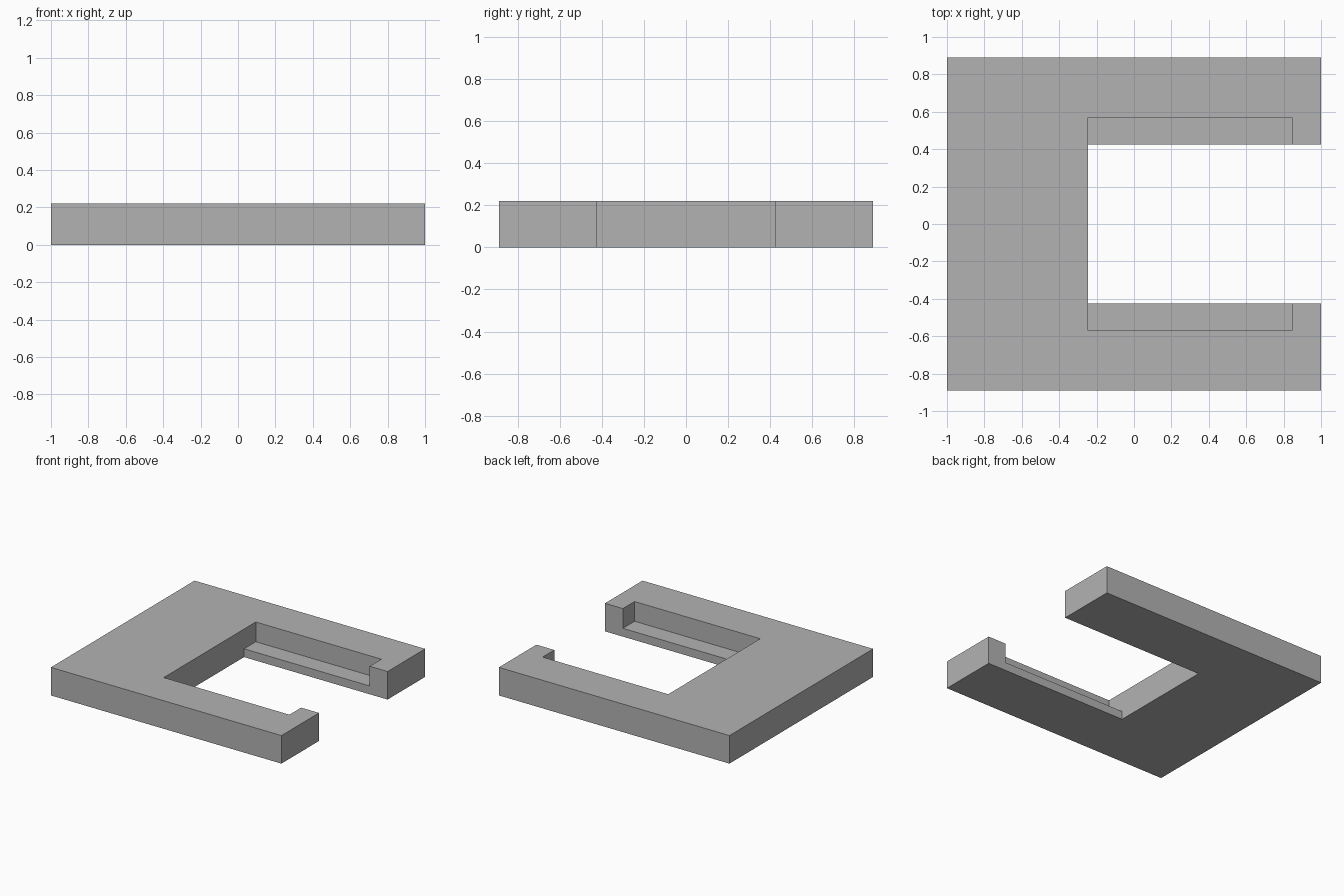
import bpy
import bmesh
from mathutils import Vector

cube = bpy.data.objects.get("Cube")
if cube:
    bpy.data.objects.remove(cube, do_unlink=True)

HEIGHT = 0.22
LEDGE = 0.065
SPINE_X = -0.245   # inner wall of the spine
SLOT_END = 0.845   # where the recesses stop short of the arm tips
OVER = 0.2         # how far cutters poke out of the body

grey = bpy.data.materials.new("plain_grey")
grey.use_nodes = True
colour = (0.45, 0.45, 0.45, 1)
grey.diffuse_color = colour
grey.node_tree.nodes["Principled BSDF"].inputs["Base Color"].default_value = colour


def box(name, low, high):
    """Box between two opposite corners."""
    low, high = Vector(low), Vector(high)
    bm = bmesh.new()
    bmesh.ops.create_cube(bm, size=1)
    for v in bm.verts:
        v.co = (low + high) / 2 + v.co * (high - low)
    mesh = bpy.data.meshes.new(name)
    bm.to_mesh(mesh)
    bm.free()
    mesh.materials.append(grey)
    obj = bpy.data.objects.new(name, mesh)
    bpy.context.collection.objects.link(obj)
    return obj


def cut(target, cutter):
    mod = target.modifiers.new(cutter.name, "BOOLEAN")
    mod.operation = "DIFFERENCE"
    mod.solver = "EXACT"
    mod.object = cutter
    cutter.hide_render = True
    cutter.hide_set(True)


# Flat slab that becomes the C-shaped bracket
bracket = box("bracket", (-1, -0.89, 0), (1, 0.89, HEIGHT))

# Opening between the arms, right through and out of the +x side
cut(bracket, box("opening_cutter", (SPINE_X, -0.425, -OVER),
                 (1 + OVER, 0.425, HEIGHT + OVER)))

# Recess along both arms, leaving a low ledge and a full-height tip
cut(bracket, box("recess_cutter", (SPINE_X, -0.57, LEDGE),
                 (SLOT_END, 0.57, HEIGHT + OVER)))
